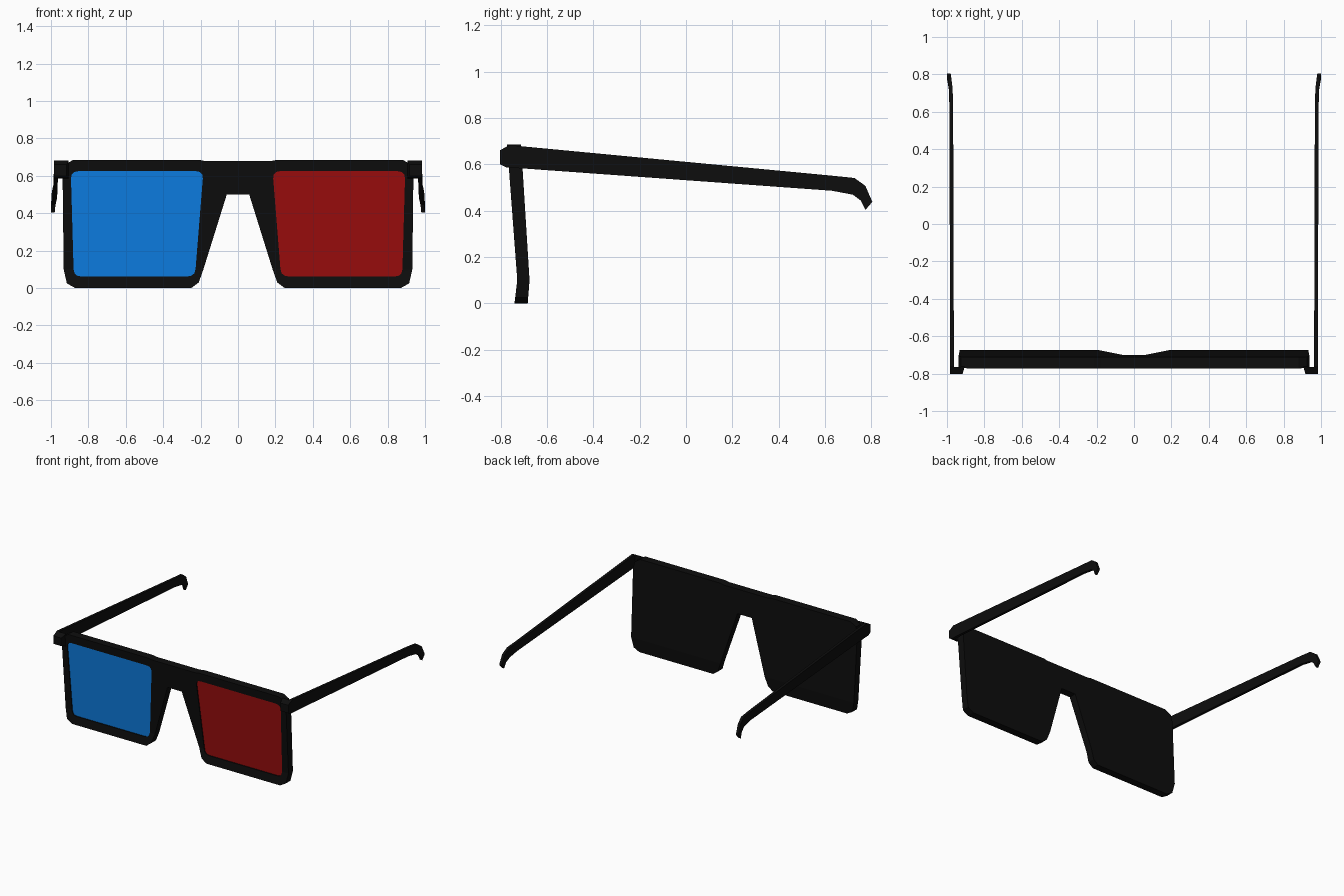
import bpy, bmesh

if "Cube" in bpy.data.objects:
    bpy.data.objects.remove(bpy.data.objects["Cube"])


def material(name, rgb):
    m = bpy.data.materials.new(name)
    m.diffuse_color = (*rgb, 1)
    m.use_nodes = True
    m.node_tree.nodes["Principled BSDF"].inputs["Base Color"].default_value = m.diffuse_color
    return m


BLACK = material("black_plastic", (0.004, 0.004, 0.004))
BLUE = material("blue_film", (0.004, 0.21, 0.78))
RED = material("red_film", (0.33, 0.004, 0.004))


# Lean of the front: y of the front and back surfaces at height z
def front_y(z):
    return -0.728 - 0.075 * (z - 0.1) if z > 0.1 else -0.74 + 0.12 * z


def back_y(z):
    return -0.675 - 0.0625 * (z - 0.1) if z > 0.1 else -0.683 + 0.08 * z


def make_object(name, bm, mat):
    bmesh.ops.recalc_face_normals(bm, faces=bm.faces)
    me = bpy.data.meshes.new(name)
    bm.to_mesh(me)
    bm.free()
    me.materials.append(mat)
    ob = bpy.data.objects.new(name, me)
    bpy.context.collection.objects.link(ob)
    return ob


def loop(bm, outline, depth):
    return [bm.verts.new((x, depth(z), z)) for x, z in outline]


def bridge(bm, a, b):
    for k in range(len(a)):
        bm.faces.new((a[k - 1], a[k], b[k], b[k - 1]))


def rounded(corners, r, steps=3):
    """Round each corner of an outline with a short arc."""
    out = []
    n = len(corners)
    for i, (x, z) in enumerate(corners):
        ends = []
        for px, pz in (corners[i - 1], corners[(i + 1) % n]):
            d = ((px - x) ** 2 + (pz - z) ** 2) ** 0.5
            ends.append((x + (px - x) * r / d, z + (pz - z) * r / d))
        (ax, az), (bx, bz) = ends
        for k in range(steps + 1):
            t = k / steps
            a, b, c = (1 - t) ** 2, 2 * t * (1 - t), t * t
            out.append((a * ax + b * x + c * bx, a * az + b * z + c * bz))
    return out


DEPTH = 0.012


def floor_y(z):
    return front_y(z) + DEPTH


# Front frame: one tilted plate with a nose notch and two lens recesses
half = [(0.06, 0.50), (0.185, 0.10), (0.21, 0.03), (0.25, 0.0), (0.87, 0.0),
        (0.915, 0.025), (0.932, 0.10), (0.938, 0.61), (0.925, 0.66), (0.88, 0.686),
        (0.21, 0.686), (0.18, 0.68)]
outline = half + [(-x, z) for x, z in reversed(half)]
lens = rounded([(0.23, 0.062), (0.878, 0.062), (0.894, 0.625), (0.185, 0.625)], 0.04)
lens_shapes = [[(s * x, z) for x, z in lens] for s in (1, -1)]

bm = bmesh.new()
front = loop(bm, outline, front_y)
holes = [loop(bm, shape, front_y) for shape in lens_shapes]
rim_edges = [bm.edges.new((l[k - 1], l[k])) for l in [front] + holes for k in range(len(l))]
bmesh.ops.triangle_fill(bm, edges=rim_edges, use_beauty=True)
back = loop(bm, outline, back_y)
bridge(bm, front, back)
bm.faces.new(back[1:7])
bm.faces.new(back[17:23])
bm.faces.new(back[:2] + back[6:18] + back[22:])
for hole, shape in zip(holes, lens_shapes):
    bottom = loop(bm, shape, floor_y)
    bridge(bm, hole, bottom)
    bm.faces.new(bottom)
make_object("front_frame", bm, BLACK)

# Lenses: thin films on the recess floors
for shape, mat, label in zip(lens_shapes, (RED, BLUE), ("red_lens", "blue_lens")):
    bm = bmesh.new()
    top = loop(bm, shape, lambda z: floor_y(z) - 0.005)
    low = loop(bm, shape, lambda z: floor_y(z) + 0.003)
    bridge(bm, top, low)
    bm.faces.new(top)
    bm.faces.new(low)
    make_object(label, bm, mat)

# Temple arms: stations of (top y, top z, bottom y, bottom z, outer x)
stations = [(-0.803, 0.66, -0.803, 0.60, 0.983), (-0.76, 0.683, -0.775, 0.586, 0.983),
            (-0.70, 0.677, -0.70, 0.582, 0.983), (0.63, 0.551, 0.63, 0.486, 0.987),
            (0.727, 0.541, 0.72, 0.469, 0.990), (0.774, 0.507, 0.755, 0.443, 0.996),
            (0.804, 0.438, 0.774, 0.403, 1.0)]
THICK = 0.02
for side, label in ((1, "right"), (-1, "left")):
    bm = bmesh.new()
    rings = []
    for ty, tz, by, bz, x in stations:
        rings.append([bm.verts.new((side * px, py, pz)) for px, py, pz in
                      ((x, ty, tz), (x, by, bz), (x - THICK, by, bz), (x - THICK, ty, tz))])
    for a, b in zip(rings, rings[1:]):
        bridge(bm, a, b)
    bm.faces.new(rings[0])
    bm.faces.new(rings[-1])
    make_object(label + "_temple_arm", bm, BLACK)

    # Hinge block joining the arm to the frame front
    bm = bmesh.new()
    low, high = [], []
    for x, y, z0, z1 in ((0.97, -0.803, 0.60, 0.66), (0.917, -0.803, 0.60, 0.66),
                         (0.905, -0.762, 0.586, 0.681), (0.97, -0.766, 0.586, 0.681)):
        low.append(bm.verts.new((side * x, y, z0)))
        high.append(bm.verts.new((side * x, y, z1)))
    bridge(bm, low, high)
    bm.faces.new(low)
    bm.faces.new(high)
    make_object(label + "_hinge_block", bm, BLACK)
